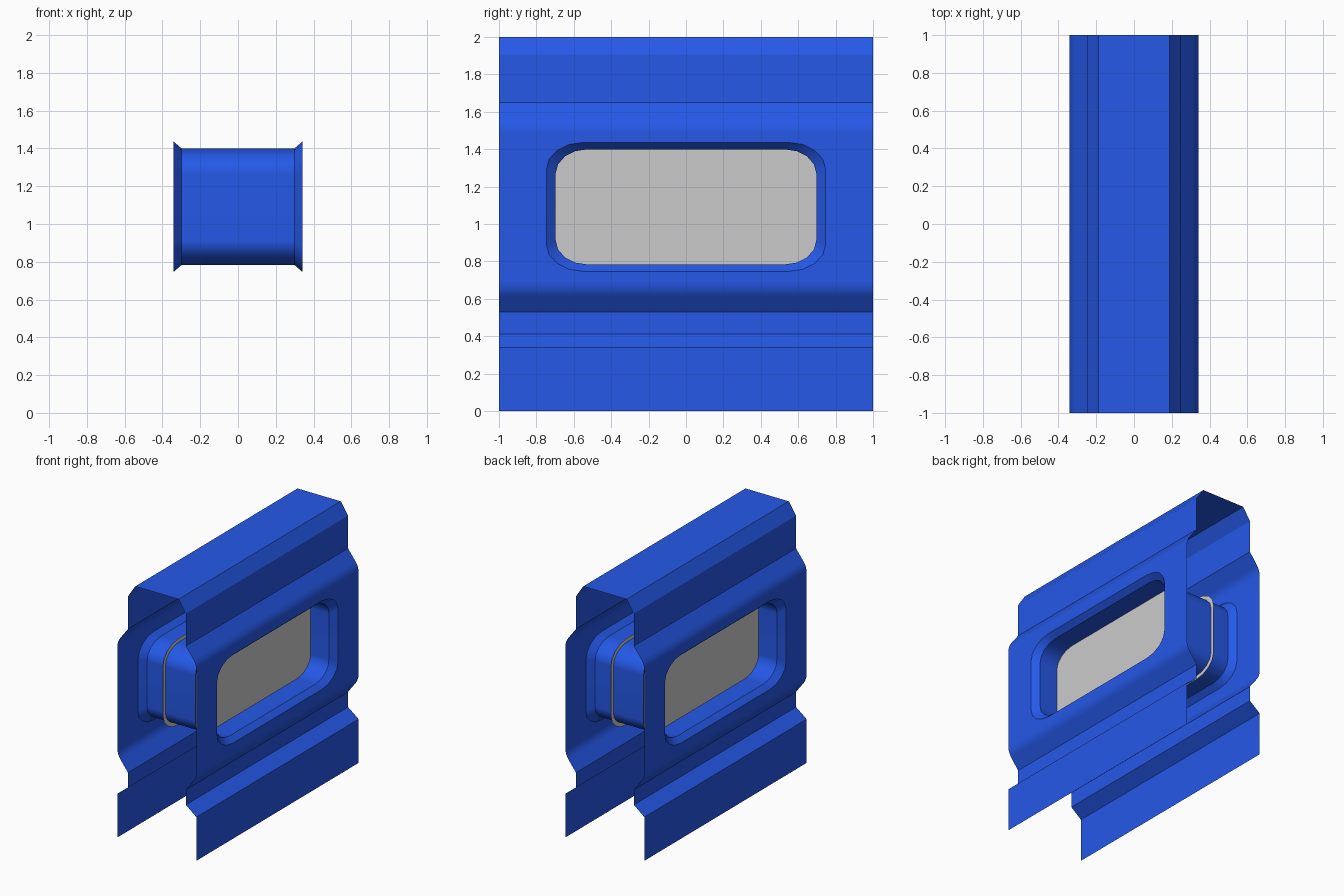
import bpy, bmesh, math
from mathutils import Vector

if "Cube" in bpy.data.objects:
    bpy.data.objects.remove(bpy.data.objects["Cube"])

blue = bpy.data.materials.new("blue_paint")
blue.diffuse_color = (0.018, 0.098, 0.80, 1)
blue.use_nodes = True
blue.node_tree.nodes["Principled BSDF"].inputs["Base Color"].default_value = blue.diffuse_color


def finish(bm, name, mat=None):
    bmesh.ops.remove_doubles(bm, verts=bm.verts, dist=1e-5)
    mesh = bpy.data.meshes.new(name)
    bm.to_mesh(mesh)
    bm.free()
    ob = bpy.data.objects.new(name, mesh)
    bpy.context.collection.objects.link(ob)
    if mat:
        mesh.materials.append(mat)
    bpy.ops.object.select_all(action='DESELECT')
    ob.select_set(True)
    bpy.context.view_layer.objects.active = ob
    bpy.ops.object.shade_smooth_by_angle(angle=math.radians(30))
    mod = ob.modifiers.new("even_shading", 'WEIGHTED_NORMAL')
    mod.keep_sharp = True
    return ob


def face(bm, pts, normal):
    f = bm.faces.new([bm.verts.new(p) for p in pts])
    f.normal_update()
    if f.normal.dot(Vector(normal)) < 0:
        f.normal_flip()


def soften(a, corner, b, d=0.045, n=4):
    """Rounded corner between the segments a-corner and corner-b."""
    a, c, b = Vector(a), Vector(corner), Vector(b)
    p, q = c + (a - c).normalized() * d, c + (b - c).normalized() * d
    return [tuple(p * (1 - t) ** 2 + c * 2 * t * (1 - t) + q * t * t)
            for t in (i / n for i in range(n + 1))]


W = 0.341        # half width of the wall
MID_Z = 1.0915   # window centre height


def rounded_rect(hy, hz, ry, rz, seg=4):
    """Counter-clockwise (y, z) loop with elliptical corners."""
    loop = []
    for k, (sy, sz) in enumerate(((1, 1), (-1, 1), (-1, -1), (1, -1))):
        for i in range(seg + 1):
            a = math.pi / 2 * (k + i / seg)
            loop.append((sy * (hy - ry) + ry * math.cos(a),
                         MID_Z + sz * (hz - rz) + rz * math.sin(a)))
    return loop


outer = rounded_rect(0.747, 0.345, 0.20, 0.145)
inner = rounded_rect(0.697, 0.308, 0.17, 0.13)
pane = rounded_rect(0.725, 0.336, 0.19, 0.14)

# Wall shell: half profile (x, z) from the roof down, split at the window panel
upper = [(0, 2), (0.187, 2), (0.25, 1.905), (0.25, 1.65)]
upper += soften((0.25, 1.65), (W, 1.53), (W, 1.0))
lower = soften((W, 1.0), (W, 0.65), (0.25, 0.53))
lower += [(0.25, 0.53), (0.25, 0.412), (W, 0.341), (W, 0)]

bm = bmesh.new()
for s in (1, -1):
    for prof in (upper, lower):
        for (x0, z0), (x1, z1) in zip(prof, prof[1:]):
            for y0, y1 in ((-1, 0), (0, 1)):
                face(bm, [(s * x0, y0, z0), (s * x0, y1, z0),
                          (s * x1, y1, z1), (s * x1, y0, z1)],
                     (s * (z0 - z1), 0, x1 - x0))
    # window panel: two C-shaped halves around the opening
    zt, zb = upper[-1][1], lower[0][1]
    for side in (1, -1):
        half = sorted([p for p in outer if p[0] * side > 0],
                      key=lambda p: math.atan2(p[1] - MID_Z, p[0] * side))
        half = [(0, MID_Z - 0.345)] + half + [(0, MID_Z + 0.345)]
        ring = half + [(0, zt), (side, zt), (side, zb), (0, zb)]
        face(bm, [(s * W, y, z) for y, z in ring], (s, 0, 0))
finish(bm, "wall_shell", blue)

# Window tunnel with flared rims, facing into the opening
bm = bmesh.new()
stations = ((-W, outer), (-0.298, inner), (0.298, inner), (W, outer))
for (xa, la), (xb, lb) in zip(stations, stations[1:]):
    for i in range(len(la)):
        j = (i + 1) % len(la)
        face(bm, [(xa, *la[i]), (xa, *la[j]), (xb, *lb[j]), (xb, *lb[i])],
             (0, -la[i][0] - la[j][0], 2 * MID_Z - la[i][1] - la[j][1]))
finish(bm, "window_tunnel", blue)

# Two grey panes across the tunnel, slightly oversized
for s, name in ((1, "right_window_pane"), (-1, "left_window_pane")):
    bm = bmesh.new()
    face(bm, [(s * 0.14, y, z) for y, z in pane], (s, 0, 0))
    finish(bm, name)
